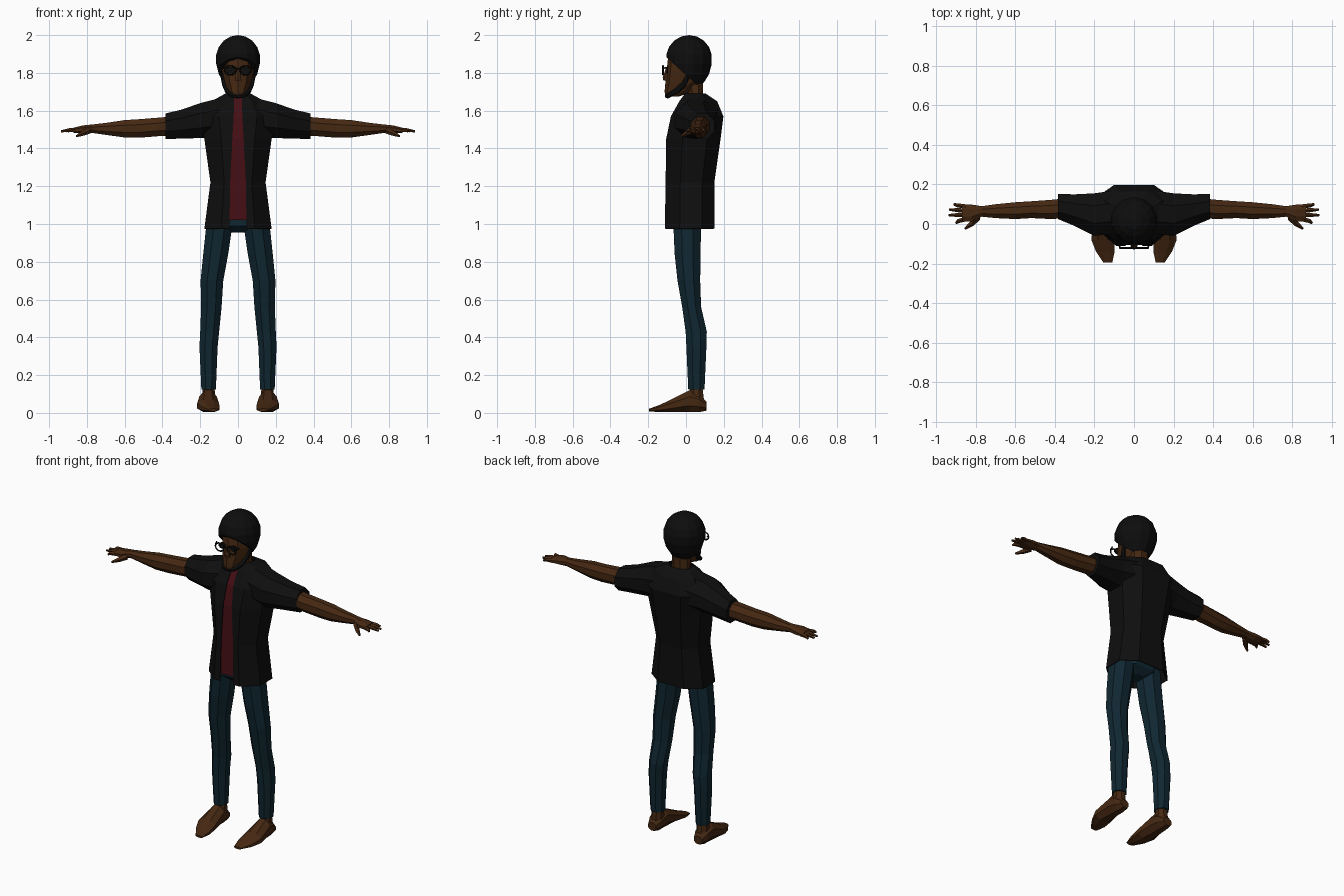
import bpy, bmesh, math
from mathutils import Vector

cube = bpy.data.objects.get("Cube")
if cube:
    bpy.data.objects.remove(cube)


def material(name, rgb):
    m = bpy.data.materials.new(name)
    m.use_nodes = True
    m.diffuse_color = (*rgb, 1)
    bsdf = m.node_tree.nodes["Principled BSDF"]
    bsdf.inputs["Base Color"].default_value = (*rgb, 1)
    bsdf.inputs["Roughness"].default_value = 0.9
    return m


SKIN = material("brown skin", (0.06, 0.021, 0.006))
BLACK = material("black cloth", (0.0045, 0.0045, 0.0045))
HAIR = material("black hair", (0.004, 0.004, 0.004))
DENIM = material("dark blue denim", (0.005, 0.02, 0.031))
RED = material("dark red shirt", (0.06, 0.0045, 0.007))


def finish(name, bm, mat, mirror=False, thick=0):
    bmesh.ops.recalc_face_normals(bm, faces=bm.faces)
    mesh = bpy.data.meshes.new(name)
    bm.to_mesh(mesh)
    bm.free()
    mesh.materials.append(mat)
    ob = bpy.data.objects.new(name, mesh)
    bpy.context.collection.objects.link(ob)
    if mirror:
        ob.modifiers.new("Mirror", 'MIRROR')
    if thick:
        ob.modifiers.new("Thickness", 'SOLIDIFY').thickness = thick
    return ob


def skin_rings(bm, rings, closed, caps):
    rows = [[bm.verts.new(p) for p in ring] for ring in rings]
    n = len(rows[0])
    for a, b in zip(rows, rows[1:]):
        for i in range(n if closed else n - 1):
            j = (i + 1) % n
            bm.faces.new((a[i], a[j], b[j], b[i]))
    if caps:
        bm.faces.new(rows[0])
        bm.faces.new(rows[-1])


def loft(name, axis, sections, mat, mirror=True, n=8):
    """Sections are (position, low, high, low, high) across the axis."""
    rings = []
    for pos, a0, a1, b0, b1 in sections:
        ring = []
        for i in range(n):
            t = 2 * math.pi * (i + 0.5) / n
            k = 1 / math.cos(math.pi / n)
            a = (a0 + a1) / 2 + (a1 - a0) / 2 * math.cos(t) * k
            b = (b0 + b1) / 2 + (b1 - b0) / 2 * math.sin(t) * k
            ring.append({"x": (pos, a, b), "y": (a, pos, b), "z": (a, b, pos)}[axis])
        rings.append(ring)
    bm = bmesh.new()
    skin_rings(bm, rings, True, True)
    return finish(name, bm, mat, mirror)


def tube(name, points, radii, mat, sides=5, closed=False):
    """Sweep a small polygon along points and mirror it."""
    pts = [Vector(p) for p in points]
    rings = []
    for i, p in enumerate(pts):
        if closed:
            d = pts[(i + 1) % len(pts)] - pts[i - 1]
        else:
            d = pts[min(i + 1, len(pts) - 1)] - pts[max(i - 1, 0)]
        u = d.cross(Vector((0, 1, 0)) if closed else Vector((0, 0.3, 1))).normalized()
        v = d.cross(u).normalized()
        ring = []
        for s in range(sides):
            t = 2 * math.pi * s / sides
            ring.append(p + (u * math.cos(t) + v * math.sin(t)) * radii[i % len(radii)])
        rings.append(ring)
    if closed:
        rings.append(rings[0])
    bm = bmesh.new()
    skin_rings(bm, rings, True, not closed)
    bmesh.ops.remove_doubles(bm, verts=bm.verts, dist=0.0001)
    return finish(name, bm, mat, True)


# Open jacket: height, half width, front, back, half opening
torso = [(0.975, 0.178, -0.112, 0.15, 0.045), (1.22, 0.146, -0.108, 0.15, 0.042),
         (1.45, 0.178, -0.105, 0.183, 0.03), (1.57, 0.2, -0.08, 0.198, 0.023),
         (1.65, 0.14, -0.035, 0.165, 0.02), (1.69, 0.068, -0.005, 0.105, 0.02)]
rings, shirt = [], []
for z, w, f, b, gap in torso:
    d = b - f
    rings.append([(gap, f, z), (0.5 * w, f, z), (w, f + 0.3 * d, z),
                  (w, f + 0.75 * d, z), (0.5 * w, b, z), (0, b, z)])
    sz = max(z, 1.02)
    shirt.append([(0, f + 0.006, sz), (gap + 0.02, f + 0.006, sz)])
bm = bmesh.new()
skin_rings(bm, rings, False, False)
finish("jacket", bm, BLACK, True, 0.005)
bm = bmesh.new()
skin_rings(bm, shirt, False, False)
finish("shirt_front", bm, RED, True, 0.004)
loft("sleeves", "x", [(0.1, -0.05, 0.17, 1.46, 1.665), (0.2, -0.06, 0.155, 1.455, 1.64),
                      (0.3, -0.01, 0.15, 1.452, 1.605), (0.385, 0.025, 0.152, 1.45, 1.585)], BLACK)

# Jeans
loft("jeans_hips", "z", [(0.955, -0.04, 0.04, -0.03, 0.05), (0.99, -0.155, 0.155, -0.07, 0.09),
                         (1.1, -0.135, 0.135, -0.08, 0.12)], DENIM, False)
loft("jeans_legs", "z", [(0.125, 0.117, 0.194, 0.012, 0.098), (0.35, 0.108, 0.204, 0.002, 0.108),
                         (0.43, 0.1, 0.2, -0.002, 0.11), (0.56, 0.087, 0.195, -0.02, 0.08),
                         (0.7, 0.078, 0.198, -0.045, 0.075), (0.84, 0.052, 0.184, -0.06, 0.077),
                         (1.02, 0.026, 0.165, -0.068, 0.08)], DENIM)

# Bare feet
loft("ankles", "z", [(0.03, 0.118, 0.195, 0.01, 0.1), (0.15, 0.125, 0.185, 0.025, 0.085)], SKIN)
loft("feet", "y", [(0.108, 0.13, 0.185, 0.012, 0.06), (0.07, 0.115, 0.2, 0.004, 0.1),
                   (0.02, 0.112, 0.205, 0.004, 0.12), (-0.08, 0.1, 0.216, 0.004, 0.07),
                   (-0.14, 0.098, 0.192, 0.004, 0.042), (-0.195, 0.11, 0.155, 0.008, 0.022)], SKIN)

# Arms and hands
loft("arms", "x", [(0.34, 0.03, 0.13, 1.47, 1.57), (0.42, 0.025, 0.122, 1.465, 1.563),
                   (0.52, 0.03, 0.115, 1.457, 1.555), (0.6, 0.025, 0.11, 1.458, 1.55),
                   (0.7, 0.03, 0.1, 1.472, 1.535), (0.77, 0.037, 0.09, 1.482, 1.527),
                   (0.82, 0.012, 0.098, 1.478, 1.522), (0.87, 0.012, 0.1, 1.483, 1.51)], SKIN)
tips = {"little": (0.912, 0.1), "ring": (0.935, 0.073), "middle": (0.937, 0.045), "index": (0.9, 0.004)}
for i, (finger, (x, y)) in enumerate(tips.items()):
    base = 0.088 - 0.021 * i
    tube(finger + "_fingers", [(0.85, base, 1.497), (0.89, (base + y) / 2, 1.497), (x, y, 1.49)],
         [0.012, 0.011, 0.006], SKIN)
tube("thumbs", [(0.79, 0.035, 1.495), (0.82, 0.002, 1.48), (0.855, -0.024, 1.465)],
     [0.018, 0.014, 0.006], SKIN)

# Neck and head
loft("neck", "z", [(1.6, -0.06, 0.06, 0.0, 0.1), (1.67, -0.052, 0.052, 0.01, 0.09),
                   (1.78, -0.05, 0.05, 0.0, 0.09)], SKIN, False)
loft("head", "z", [(1.675, -0.034, 0.034, -0.106, -0.04), (1.7, -0.05, 0.05, -0.11, 0.03),
                   (1.75, -0.07, 0.07, -0.104, 0.09), (1.81, -0.084, 0.084, -0.098, 0.11),
                   (1.92, -0.085, 0.085, -0.085, 0.1)], SKIN, False, 10)
loft("nose", "z", [(1.76, -0.018, 0.018, -0.118, -0.09), (1.775, -0.016, 0.016, -0.121, -0.09),
                   (1.83, -0.008, 0.008, -0.103, -0.08)], SKIN, False, 6)

# Rounded hair, trimmed along a slanted hairline
bm = bmesh.new()
bmesh.ops.create_uvsphere(bm, u_segments=14, v_segments=9, radius=1)
for v in bm.verts:
    v.co = (v.co.x * 0.12, 0.016 + v.co.y * 0.122, 1.875 + v.co.z * (0.125 if v.co.z > 0 else 0.165))
cut = bmesh.ops.bisect_plane(bm, geom=bm.verts[:] + bm.edges[:] + bm.faces[:],
                             plane_co=(0, -0.1, 1.88), plane_no=(0, -0.1, -0.11), clear_outer=True)
rim = [e for e in cut["geom_cut"] if isinstance(e, bmesh.types.BMEdge)]
bmesh.ops.edgeloop_fill(bm, edges=rim)
finish("hair", bm, HAIR)

# Jaw beard
tube("beard", [(0.082, 0.01, 1.785), (0.07, -0.01, 1.74), (0.055, -0.05, 1.705),
               (0.035, -0.09, 1.682), (0, -0.1, 1.677)], [0.012, 0.015, 0.016, 0.013, 0.013], HAIR, 6)

# Glasses and dark eyes
loop = []
for i in range(10):
    t = 2 * math.pi * i / 10
    loop.append((0.041 + 0.03 * math.cos(t), -0.122, 1.814 + 0.025 * math.sin(t)))
tube("glasses_rims", loop, [0.005], BLACK, 4, True)
tube("glasses_bridge", [(0.013, -0.122, 1.82), (0, -0.125, 1.823)], [0.004], BLACK, 4)
tube("glasses_hinges", [(0.07, -0.122, 1.825), (0.08, -0.095, 1.828)], [0.004], BLACK, 4)
loft("eyes", "y", [(-0.102, 0.018, 0.062, 1.797, 1.832), (-0.094, 0.018, 0.062, 1.797, 1.832)], BLACK)
